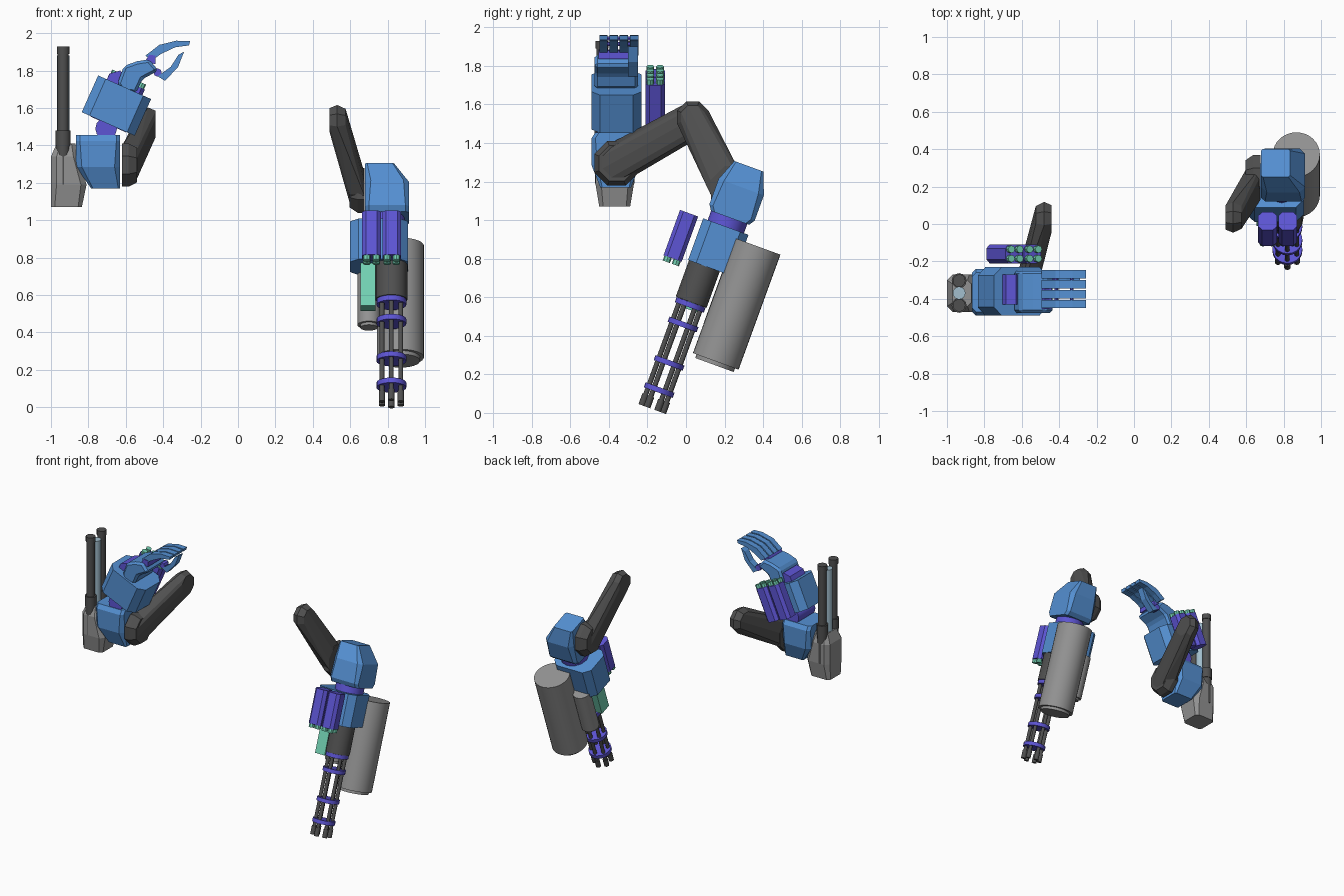
import bpy, bmesh, math
from mathutils import Matrix, Vector

if "Cube" in bpy.data.objects:
    bpy.data.objects.remove(bpy.data.objects["Cube"])

T = lambda x, y, z: Matrix.Translation((x, y, z))
R = lambda deg, axis: Matrix.Rotation(math.radians(deg), 4, axis)
I = Matrix.Identity(4)
round_parts = []


def material(name, rgb):
    m = bpy.data.materials.new(name)
    m.use_nodes = True
    m.diffuse_color = (*rgb, 1)
    m.node_tree.nodes["Principled BSDF"].inputs["Base Color"].default_value = (*rgb, 1)
    return m


BLUE = material("blue armour", (0.09, 0.28, 0.65))
PURPLE = material("purple trim", (0.11, 0.09, 0.66))
DARK = material("dark grey metal", (0.08, 0.08, 0.08))
GREY = material("light grey metal", (0.29, 0.29, 0.29))
TEAL = material("teal tips", (0.17, 0.64, 0.45))
PALE = material("pale blue tube", (0.36, 0.52, 0.62))


def finish(name, bm, mat, frame):
    bmesh.ops.recalc_face_normals(bm, faces=bm.faces)
    me = bpy.data.meshes.new(name)
    bm.to_mesh(me)
    bm.free()
    me.materials.append(mat)
    ob = bpy.data.objects.new(name, me)
    bpy.context.collection.objects.link(ob)
    ob.matrix_world = frame
    return ob


def hull(name, pts, mat, frame=I):
    """Convex faceted solid around points."""
    bm = bmesh.new()
    for p in pts:
        bm.verts.new(p)
    res = bmesh.ops.convex_hull(bm, input=bm.verts)
    loose = [v for v in bm.verts if not v.link_faces]
    bmesh.ops.delete(bm, geom=loose, context='VERTS')
    bmesh.ops.dissolve_limit(bm, angle_limit=0.02, verts=bm.verts, edges=bm.edges)
    return finish(name, bm, mat, frame)


def ring(x0, x1, y0, y1, z, c=0.0):
    """Rectangle with cut corners."""
    pts = []
    for x, sx in ((x0, 1), (x1, -1)):
        for y, sy in ((y0, 1), (y1, -1)):
            pts += [(x + sx * c, y, z), (x, y + sy * c, z)]
    return pts


def block(name, frame, size, mat, c=0.0):
    x, y, z = (s / 2 for s in size)
    return hull(name, ring(-x, x, -y, y, -z, c) + ring(-x, x, -y, y, z, c), mat, frame)


def prism(name, profile, y0, y1, mat, bevel=0.0):
    """Profile in x and z, extruded along y."""
    bm = bmesh.new()
    f = bm.faces.new([bm.verts.new((x, y0, z)) for x, z in profile])
    ext = bmesh.ops.extrude_face_region(bm, geom=[f])
    moved = [v for v in ext["geom"] if isinstance(v, bmesh.types.BMVert)]
    bmesh.ops.translate(bm, verts=moved, vec=(0, y1 - y0, 0))
    ob = finish(name, bm, mat, I)
    if bevel:
        b = ob.modifiers.new("chamfer", 'BEVEL')
        b.width, b.segments = bevel, 1
    return ob


def cyl(name, frame, x, y, z0, z1, r, mat, n=16, rim=0.0):
    bm = bmesh.new()
    bmesh.ops.create_cone(bm, cap_ends=True, segments=n, radius1=r, radius2=r,
                          depth=z1 - z0, matrix=T(x, y, (z0 + z1) / 2))
    if rim:
        low = [e for e in bm.edges if all(v.co.z < z0 + 1e-4 for v in e.verts)]
        bmesh.ops.bevel(bm, geom=low, offset=rim, segments=2, affect='EDGES')
    ob = finish(name, bm, mat, frame)
    round_parts.append(ob)
    return ob


def disc(x, y, z, r):
    """Octagon standing across x."""
    return [(x, y + r * math.cos(a), z + r * math.sin(a))
            for a in (math.radians(45 * k + 22.5) for k in range(8))]


# Shared pieces of both arms
def upper_arm(side, shoulder, joint, outer, inner):
    (sx, sy, sz, sr), (ex, ey, ez, er) = shoulder, joint
    s = 1 if side == "left" else -1
    pts = disc(s * sx, sy, sz, sr * 0.8) + disc(s * (sx + 0.04), sy, sz, sr)
    pts += disc(s * (sx + 0.085), sy, sz, sr * 0.75)
    pts += disc(s * ex, ey, ez, er * 0.8) + disc(s * (ex + 0.08), ey, ez, er)
    hull(side + "_upper_arm", pts, DARK)
    y, z, r = outer
    hull(side + "_elbow_disc", disc(s * ex, y, z, r * inner) +
         disc(s * (ex + 0.045), y, z, r) + disc(s * (ex + 0.08), y, z, r), DARK)


def elbow(side, frame):
    pts = ring(0, 0.235, -0.105, 0.105, 0, 0.02) + ring(0, 0.235, -0.125, 0.125, 0.03, 0.02)
    pts += ring(0, 0.235, -0.125, 0.125, 0.17, 0.03) + ring(0, 0.155, -0.08, 0.08, 0.285, 0.01)
    hull(side + "_elbow_guard", pts, BLUE, frame)


def rocket_pods(side, frame):
    for i, cx in enumerate((-0.054, 0.054)):
        block(f"{side}_rocket_pod_{i}", frame @ T(cx, 0, 0), (0.1, 0.1, 0.25), PURPLE, 0.02)
        for j in range(4):
            dx, dy = (j % 2 - 0.5) * 0.05, (j // 2 - 0.5) * 0.05
            cyl(f"{side}_rocket_{i}_{j}", frame, cx + dx, dy, 0.12, 0.152, 0.02, TEAL, 8)


GUN = T(0.82, -0.175, 0.02) @ R(-20, 'X')
HAND = T(-0.65, -0.36, 1.613) @ R(24, 'Y')

upper_arm("left", (0.49, 0.035, 1.535, 0.088), (0.595, 0.215, 1.17, 0.095), (0.25, 1.16, 0.13), 0.75)
upper_arm("right", (0.44, 0.03, 1.515, 0.095), (0.54, -0.355, 1.30, 0.105), (-0.36, 1.295, 0.125), 0.8)
elbow("left", GUN @ T(-0.14, 0.04, 1.07))
elbow("right", T(-0.63, -0.365, 1.455) @ R(180, 'Y'))
block("left_forearm", GUN @ T(-0.065, 0.035, 0.905), (0.31, 0.25, 0.23), BLUE, 0.045)
block("right_forearm", HAND, (0.31, 0.26, 0.215), BLUE, 0.045)
rocket_pods("left", GUN @ T(-0.052, -0.168, 0.895) @ R(180, 'Y'))
rocket_pods("right", HAND @ T(0, 0.2, 0.015))

# Elbow collars
cyl("left_collar", GUN, -0.03, 0.035, 1.0, 1.09, 0.1, PURPLE, 12)
cyl("right_collar", T(-0.705, -0.365, 1.49) @ R(90, 'X'), 0, 0, -0.1, 0.1, 0.058, PURPLE, 12)

# Rotary gun
cyl("gun_receiver", GUN, 0, 0, 0.59, 0.82, 0.085, DARK, 16)
for i in range(6):
    a = math.radians(60 * i + 30)
    bx, by = 0.058 * math.cos(a), 0.058 * math.sin(a)
    cyl(f"gun_barrel_{i}", GUN, bx, by, 0.01, 0.6, 0.013, DARK, 10)
    cyl(f"gun_muzzle_{i}", GUN, bx, by, 0.0, 0.06, 0.018, DARK, 10)
for i, w in enumerate((0.105, 0.255, 0.467, 0.575)):
    cyl(f"gun_band_{i}", GUN, 0, 0, w - 0.014, w + 0.014, 0.08, PURPLE, 20)

# Ammunition tanks and side box of the gun
cyl("large_tank", GUN, 0.048, 0.225, 0.325, 0.98, 0.126, GREY, 32, 0.02)
cyl("small_tank", GUN, -0.12, 0.16, 0.49, 0.82, 0.062, GREY, 20, 0.015)
block("gun_side_box", GUN @ T(-0.125, 0.02, 0.68), (0.08, 0.09, 0.26), TEAL)

# Hand
prism("wrist", [(-0.72, 1.72), (-0.685, 1.785), (-0.63, 1.8), (-0.57, 1.72), (-0.6, 1.66)],
      -0.43, -0.27, PURPLE)
prism("palm", [(-0.645, 1.73), (-0.61, 1.825), (-0.54, 1.85), (-0.475, 1.86), (-0.425, 1.80),
               (-0.51, 1.755), (-0.545, 1.68), (-0.62, 1.69)], -0.475, -0.25, BLUE, 0.015)
prism("knuckle_bar", [(-0.50, 1.845), (-0.475, 1.885), (-0.44, 1.88), (-0.44, 1.835)],
      -0.455, -0.3, PURPLE)
upper = [(-0.495, 1.88), (-0.42, 1.938), (-0.33, 1.96), (-0.256, 1.957)]
lower = [(-0.262, 1.935), (-0.335, 1.925), (-0.41, 1.89), (-0.46, 1.855)]
for i in range(4):
    y = -0.45 + i * 0.053
    prism(f"finger_{i}", upper + lower, y, y + 0.044, BLUE)
# Thin rods showing between the fingers at the joints
for i, (x, z) in enumerate(((-0.415, 1.914), (-0.333, 1.942))):
    cyl(f"finger_joint_{i}", T(x, -0.348, z) @ R(90, 'X'), 0, 0, -0.095, 0.095, 0.01, PURPLE, 8)
prism("thumb", [(-0.43, 1.77), (-0.39, 1.745), (-0.32, 1.82), (-0.288, 1.902), (-0.318, 1.885),
                (-0.36, 1.82)], -0.3, -0.25, BLUE)
cyl("thumb_joint", T(-0.43, -0.275, 1.79) @ R(90, 'X'), 0, 0, -0.025, 0.025, 0.022, PURPLE, 8)

# Twin cannon on the outside of the right elbow
base = ring(-0.97, -0.87, -0.44, -0.3, 1.41, 0.02) + ring(-1.0, -0.85, -0.47, -0.27, 1.34, 0.03)
base += ring(-1.0, -0.81, -0.47, -0.27, 1.19, 0.03) + ring(-1.0, -0.835, -0.45, -0.29, 1.07, 0.02)
hull("cannon_base", base, GREY)
for side, y in (("front", -0.435), ("rear", -0.303)):
    cyl(side + "_cannon_sleeve", I, -0.935, y, 1.19, 1.41, 0.036, DARK, 12)
    cyl(side + "_cannon_band", I, -0.935, y, 1.40, 1.48, 0.04, DARK, 12)
    cyl(side + "_cannon_barrel", I, -0.935, y, 1.47, 1.93, 0.03, DARK, 12)
    cyl(side + "_cannon_muzzle", I, -0.935, y, 1.89, 1.93, 0.034, DARK, 12)
cyl("cannon_tube", I, -0.935, -0.369, 1.35, 1.88, 0.034, PALE, 16)

# Smooth the round parts, keeping rims sharp
bpy.ops.object.select_all(action='DESELECT')
for ob in round_parts:
    ob.select_set(True)
bpy.context.view_layer.objects.active = round_parts[0]
bpy.ops.object.shade_smooth_by_angle(angle=math.radians(40))
